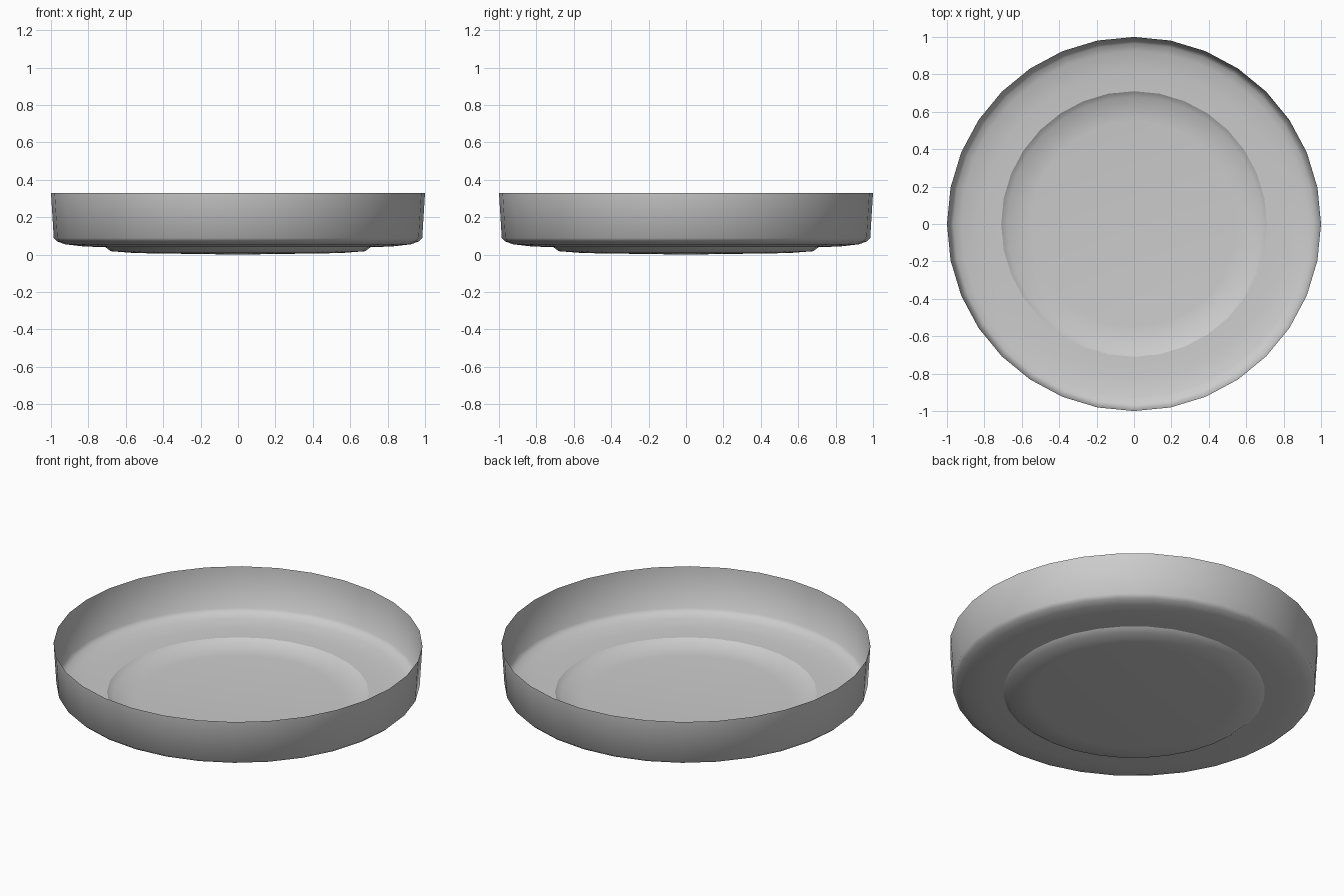
import bpy, bmesh, math

if "Cube" in bpy.data.objects:
    bpy.data.objects.remove(bpy.data.objects["Cube"])

SIDES = 32


def revolve(name, profile, closed_centre=None):
    """Spin a (radius, z) profile into a thin smooth shell, optionally closed at the centre."""
    bm = bmesh.new()
    rings = []
    for r, z in profile:
        rings.append([bm.verts.new((r * math.cos(2 * math.pi * i / SIDES),
                                    r * math.sin(2 * math.pi * i / SIDES), z))
                      for i in range(SIDES)])
    for a, b in zip(rings, rings[1:]):
        for i in range(SIDES):
            j = (i + 1) % SIDES
            bm.faces.new((a[i], b[i], b[j], a[j]))
    if closed_centre is not None:
        centre = bm.verts.new((0, 0, closed_centre))
        for i in range(SIDES):
            bm.faces.new((rings[-1][i], centre, rings[-1][(i + 1) % SIDES]))
    # inner side faces up
    for f in bm.faces:
        f.smooth = True
        f.normal_update()
    if sum(f.normal.z for f in bm.faces) < 0:
        bmesh.ops.reverse_faces(bm, faces=bm.faces[:])
    mesh = bpy.data.meshes.new(name)
    bm.to_mesh(mesh)
    bm.free()
    obj = bpy.data.objects.new(name, mesh)
    bpy.context.collection.objects.link(obj)
    return obj


# Upright wall curving in to the flat ledge
revolve("pan_wall", [(1.0, 0.33), (0.985, 0.088), (0.965, 0.07),
                     (0.925, 0.055), (0.82, 0.043), (0.71, 0.04)])

# Shallow recessed base
revolve("pan_base", [(0.71, 0.04), (0.68, 0.018), (0.55, 0.008)], closed_centre=0.0)
